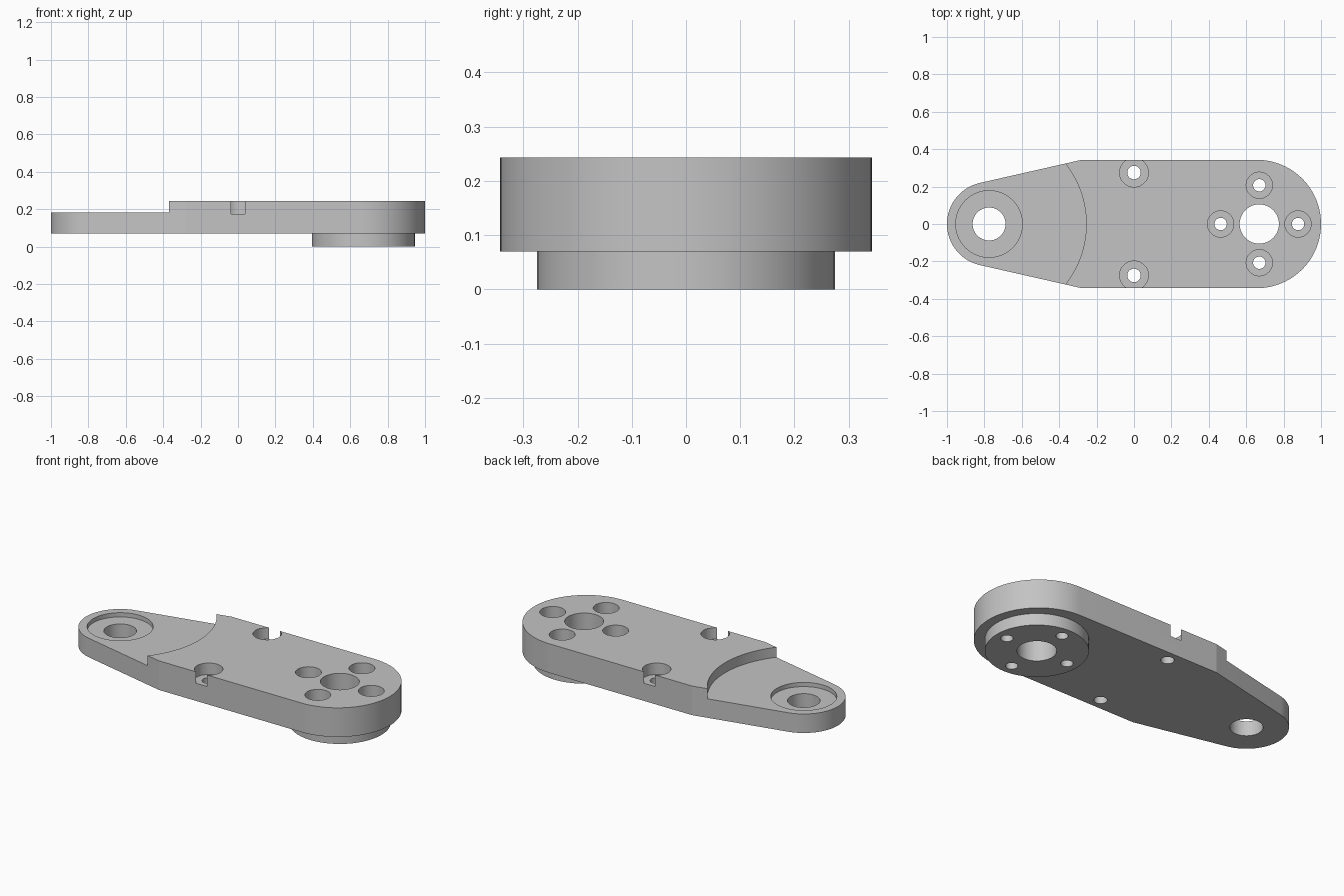
import bpy, bmesh
from math import radians, pi, sin, cos, atan2, asin, hypot

if "Cube" in bpy.data.objects:
    bpy.data.objects.remove(bpy.data.objects["Cube"], do_unlink=True)

BASE, LOW, TOP = 0.07, 0.183, 0.243      # underside, stepped face, upper face
PIVOT_X, PIVOT_R = -0.775, 0.225         # narrow end
END_X, END_R = 0.657, 0.343              # wide end
SHOULDER_X = -0.28                       # where the taper starts
HUB_X = 0.67
ABOVE, BELOW = 0.4, -0.1                 # cutter overshoot

metal = bpy.data.materials.new("grey_metal")
metal.use_nodes = True
grey = (0.55, 0.55, 0.55, 1)
metal.diffuse_color = grey
metal.node_tree.nodes["Principled BSDF"].inputs["Base Color"].default_value = grey


def prism(name, outline, z0, z1):
    """Extrude a closed outline from z0 to z1."""
    bm = bmesh.new()
    face = bm.faces.new([bm.verts.new((x, y, z0)) for x, y in outline])
    top = bmesh.ops.extrude_face_region(bm, geom=[face])["geom"]
    bmesh.ops.translate(bm, vec=(0, 0, z1 - z0),
                        verts=[v for v in top if isinstance(v, bmesh.types.BMVert)])
    bmesh.ops.recalc_face_normals(bm, faces=bm.faces)
    mesh = bpy.data.meshes.new(name)
    bm.to_mesh(mesh)
    bm.free()
    mesh.materials.append(metal)
    obj = bpy.data.objects.new(name, mesh)
    bpy.context.collection.objects.link(obj)
    return obj


def arc(cx, r, start, end, steps):
    return [(cx + r * cos(start + (end - start) * i / steps),
             r * sin(start + (end - start) * i / steps)) for i in range(steps + 1)]


def disc(name, x, y, r, z0, z1, steps=64):
    ring = arc(0, r, 0, 2 * pi, steps)[:-1]
    return prism(name, [(x + a, y + b) for a, b in ring], z0, z1)


# Plate: round wide end, taper tangent to the narrow end
dx, dy = SHOULDER_X - PIVOT_X, END_R
slope = atan2(dy, dx) - asin(PIVOT_R / hypot(dx, dy))
outline = arc(END_X, END_R, -pi / 2, pi / 2, 48)
outline += [(SHOULDER_X, END_R)]
outline += arc(PIVOT_X, PIVOT_R, pi / 2 + slope, 3 * pi / 2 - slope, 44)
outline += [(SHOULDER_X, -END_R)]
arm = prism("arm_plate", outline, BASE, TOP)


def combine(other, operation):
    bpy.context.view_layer.objects.active = arm
    mod = arm.modifiers.new(operation.lower(), "BOOLEAN")
    mod.operation, mod.solver, mod.object = operation, "EXACT", other
    bpy.ops.object.modifier_apply(modifier=mod.name)
    bpy.data.objects.remove(other, do_unlink=True)


def drill(x, y, r, floor=BELOW):
    combine(disc("drill", x, y, r, floor, ABOVE), "DIFFERENCE")


# Round hub under the wide end
combine(disc("hub", HUB_X, 0, 0.275, 0, BASE + 0.02, 96), "UNION")

# Curved step down to the narrow end
combine(disc("step", PIVOT_X, 0, 0.52, LOW, ABOVE, 128), "DIFFERENCE")

# Pivot hole with shallow recess, and hub bore
drill(PIVOT_X, 0, 0.178, LOW - 0.025)
drill(PIVOT_X, 0, 0.088)
drill(HUB_X, 0, 0.105)

# Counterbored screw holes: four round the hub, two breaking the long edges
for i in range(4):
    x, y = HUB_X + 0.207 * cos(i * pi / 2), 0.207 * sin(i * pi / 2)
    drill(x, y, 0.07, TOP - 0.07)
    drill(x, y, 0.033)
for side in (-1, 1):
    drill(0, side * 0.275, 0.077, 0.175)
    drill(0, side * 0.275, 0.036)

# Smooth the curved walls only
bpy.ops.object.select_all(action="DESELECT")
arm.select_set(True)
bpy.context.view_layer.objects.active = arm
bpy.ops.object.shade_smooth_by_angle(angle=radians(10))
